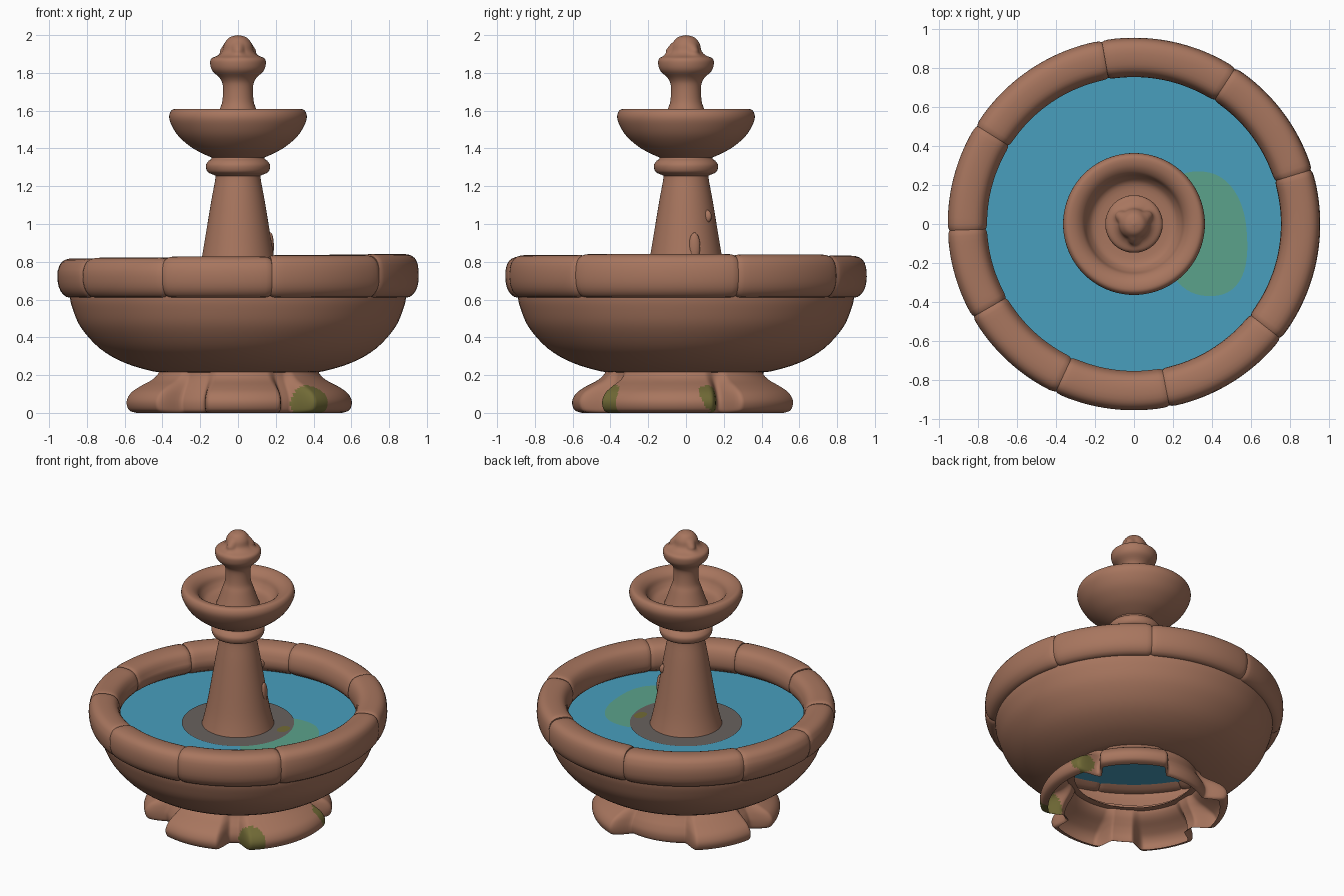
import bpy, bmesh, math
from mathutils import Vector

cube = bpy.data.objects.get("Cube")
if cube:
    bpy.data.objects.remove(cube, do_unlink=True)


def material(name, color):
    m = bpy.data.materials.new(name)
    m.diffuse_color = (*color, 1)
    m.use_nodes = True
    m.node_tree.nodes["Principled BSDF"].inputs["Base Color"].default_value = (*color, 1)
    return m


STONE = material("terracotta stone", (0.39, 0.18, 0.113))
WATER = material("blue water", (0.065, 0.345, 0.51))
ALGAE = material("green algae water", (0.105, 0.36, 0.26))
SILT = material("grey silt", (0.14, 0.12, 0.112))
MOSS = material("olive moss", (0.165, 0.145, 0.037))


def finish(name, bm, mats, angle=50):
    mesh = bpy.data.meshes.new(name)
    bm.to_mesh(mesh)
    bm.free()
    for m in mats:
        mesh.materials.append(m)
    ob = bpy.data.objects.new(name, mesh)
    bpy.context.collection.objects.link(ob)
    bpy.ops.object.select_all(action="DESELECT")
    ob.select_set(True)
    bpy.context.view_layer.objects.active = ob
    bpy.ops.object.shade_smooth_by_angle(angle=math.radians(angle))
    return ob


def smooth(points, steps=4, closed=False):
    """Catmull-Rom curve through the profile points."""
    pts = [Vector(p) for p in points]
    n = len(pts)
    pick = (lambda i: pts[i % n]) if closed else (lambda i: pts[max(0, min(n - 1, i))])
    out = []
    for i in range(n if closed else n - 1):
        a, b, c, d = (pick(i + k) for k in (-1, 0, 1, 2))
        for s in range(steps):
            t = s / steps
            out.append(0.5 * (2 * b + (c - a) * t + (2 * a - 5 * b + 4 * c - d) * t * t
                              + (3 * b - a - 3 * c + d) * t ** 3))
    return out if closed else out + [pts[-1]]


def sweep(bm, angles, section, loop=True, closed=False):
    """Revolve section(angle) -> (r, z) points, listed upwards along the outside."""
    rings = [[bm.verts.new((max(r, 0) * math.cos(a), max(r, 0) * math.sin(a), z))
              for r, z in section(a)] for a in angles]
    n, m = len(rings), len(rings[0])
    for i in range(n if loop else n - 1):
        p, q = rings[i], rings[(i + 1) % n]
        for j in range(m if closed else m - 1):
            k = (j + 1) % m
            bm.faces.new((p[j], q[j], q[k], p[k]))
    return rings


def lathe(name, profile, mats, section=None, segments=96):
    bm = bmesh.new()
    sweep(bm, [math.tau * i / segments for i in range(segments)],
          section or (lambda a: profile))
    bmesh.ops.remove_doubles(bm, verts=bm.verts, dist=1e-5)
    return finish(name, bm, mats)


def lump(name, location, scale, turn=0):
    bm = bmesh.new()
    bmesh.ops.create_uvsphere(bm, u_segments=20, v_segments=12, radius=1)
    ob = finish(name, bm, [STONE])
    ob.location, ob.scale, ob.rotation_euler.z = location, scale, turn


def plate(name, x, y, z, rx, ry, lean, mat):
    """Flat rounded patch, boxier than an ellipse."""
    bm = bmesh.new()
    outline = []
    for i in range(64):
        c, s = math.cos(math.tau * i / 64), math.sin(math.tau * i / 64)
        outline.append(bm.verts.new((x + rx * math.copysign(abs(c) ** 0.85, c) - lean * s,
                                     y + ry * math.copysign(abs(s) ** 0.85, s), z)))
    bm.faces.new(outline)
    finish(name, bm, [mat])


# Hollow base: a skirt swelling into five uneven rounded feet
foot_profile = smooth([(0.55, 0.0), (0.59, 0.015), (0.603, 0.06), (0.58, 0.105),
                       (0.53, 0.14), (0.465, 0.175), (0.43, 0.21), (0.42, 0.25)])
gap_profile = smooth([(0.45, 0.0), (0.47, 0.015), (0.475, 0.06), (0.46, 0.105),
                      (0.44, 0.14), (0.42, 0.175), (0.41, 0.21), (0.41, 0.25)])
FEET = [(-17, 34), (50, 24), (150, 22), (208, 20), (-87, 22)]


def base_section(a):
    inside = max(half - abs(math.degrees(math.remainder(a - math.radians(mid), math.tau)))
                 for mid, half in FEET)
    t = max(0, min(1, (inside + 4) / 8))
    w = t * t * (3 - 2 * t)
    return [g.lerp(f, w) for f, g in zip(foot_profile, gap_profile)]


base = lathe("footed_base", None, [STONE, MOSS], base_section, 360)
for face in base.data.polygons:
    spots = (Vector((0.38, -0.41, 0.05)), Vector((0.53, 0.12, 0.075)))
    if min((face.center - s).length - r for s, r in zip(spots, (0.105, 0.075))) < 0:
        face.material_index = 1

# Large basin shell, open underneath
lathe("basin", smooth([(0.38, 0.215), (0.45, 0.22), (0.6, 0.265), (0.73, 0.34), (0.83, 0.45),
                       (0.875, 0.55), (0.89, 0.62), (0.88, 0.68)]), [STONE])

# Rim of nine unequal stones with pinched joints
rim_section = smooth([(0.885, 0.61), (0.94, 0.645), (0.957, 0.72), (0.945, 0.8), (0.9, 0.833),
                      (0.82, 0.83), (0.775, 0.8), (0.755, 0.73), (0.775, 0.665)], 3, True)
center = Vector((0.855, 0.72))
joints = [-178, -150, -115, -79, -38, 17, 57, 100, 148, 182]
bm = bmesh.new()
for start, end in zip(joints, joints[1:]):
    lift = 0.012 * math.cos(math.radians((start + end) / 2)) - 0.006
    count = (end - start) // 2
    steps = sorted([i / count for i in range(count + 1)] + [0.4 / count, 1 - 0.4 / count])

    def stone_section(a):
        d = math.degrees(a)
        edge = min(1, min(d - start, end - d) / 3)
        size = 0.92 + 0.08 * math.sqrt(max(0, 1 - (1 - edge) ** 2))
        return [center + (p - center) * size + Vector((0, lift * (p.y > 0.75))) for p in rim_section]

    rings = sweep(bm, [math.radians(start + (end - start) * t) for t in steps],
                  stone_section, loop=False, closed=True)
    bm.faces.new(rings[0])
    bm.faces.new(rings[-1][::-1])
finish("rim_stones", bm, [STONE], 60)

# Water with an algae patch, a silt ring around the column and a fleck of moss
lathe("water", [(0.885, 0.637), (0.4, 0.637), (0, 0.637)], [WATER])
plate("algae_patch", 0.36, -0.05, 0.64, 0.22, 0.32, 0.03, ALGAE)
lathe("silt_ring", [(0.36, 0.643), (0.2, 0.643)], [SILT])
plate("moss_fleck", 0.3, 0.08, 0.646, 0.035, 0.05, 0, MOSS)

# Tapered column with a collar
lathe("column", smooth([(0.235, 0.63), (0.225, 0.665), (0.207, 0.74), (0.19, 0.83), (0.165, 0.98),
                        (0.14, 1.13), (0.12, 1.24), (0.125, 1.258), (0.16, 1.275), (0.17, 1.31),
                        (0.155, 1.335), (0.14, 1.347), (0.145, 1.38)]), [STONE])
lump("column_chip_low", (0.172, 0.045, 0.88), (0.018, 0.03, 0.075))
lump("column_chip_high", (0.095, 0.11, 1.04), (0.03, 0.02, 0.035), 0.8)

# Upper bowl with a thick rolled lip
lathe("upper_bowl", smooth([(0.12, 1.345), (0.17, 1.365), (0.245, 1.405), (0.315, 1.465),
                            (0.355, 1.53), (0.364, 1.575), (0.345, 1.607), (0.3, 1.603),
                            (0.262, 1.575), (0.24, 1.53), (0.2, 1.495), (0.1, 1.49),
                            (0, 1.49)]), [STONE])

# Finial post and cap, the knob swelling into three blunt spouts
finial_profile = smooth([(0.14, 1.485), (0.12, 1.54), (0.1, 1.6), (0.083, 1.65), (0.08, 1.73),
                         (0.095, 1.77), (0.135, 1.81), (0.147, 1.845), (0.142, 1.875),
                         (0.105, 1.893), (0.083, 1.915), (0.072, 1.955), (0.045, 1.988),
                         (0, 2.0)])


def finial_section(a):
    spout = max(0, math.cos(3 * (a - math.radians(270)))) ** 2
    return [(r + 0.026 * spout * max(0, 1 - abs(z - 1.92) / 0.045), z) for r, z in finial_profile]


lathe("finial", None, [STONE], finial_section)
